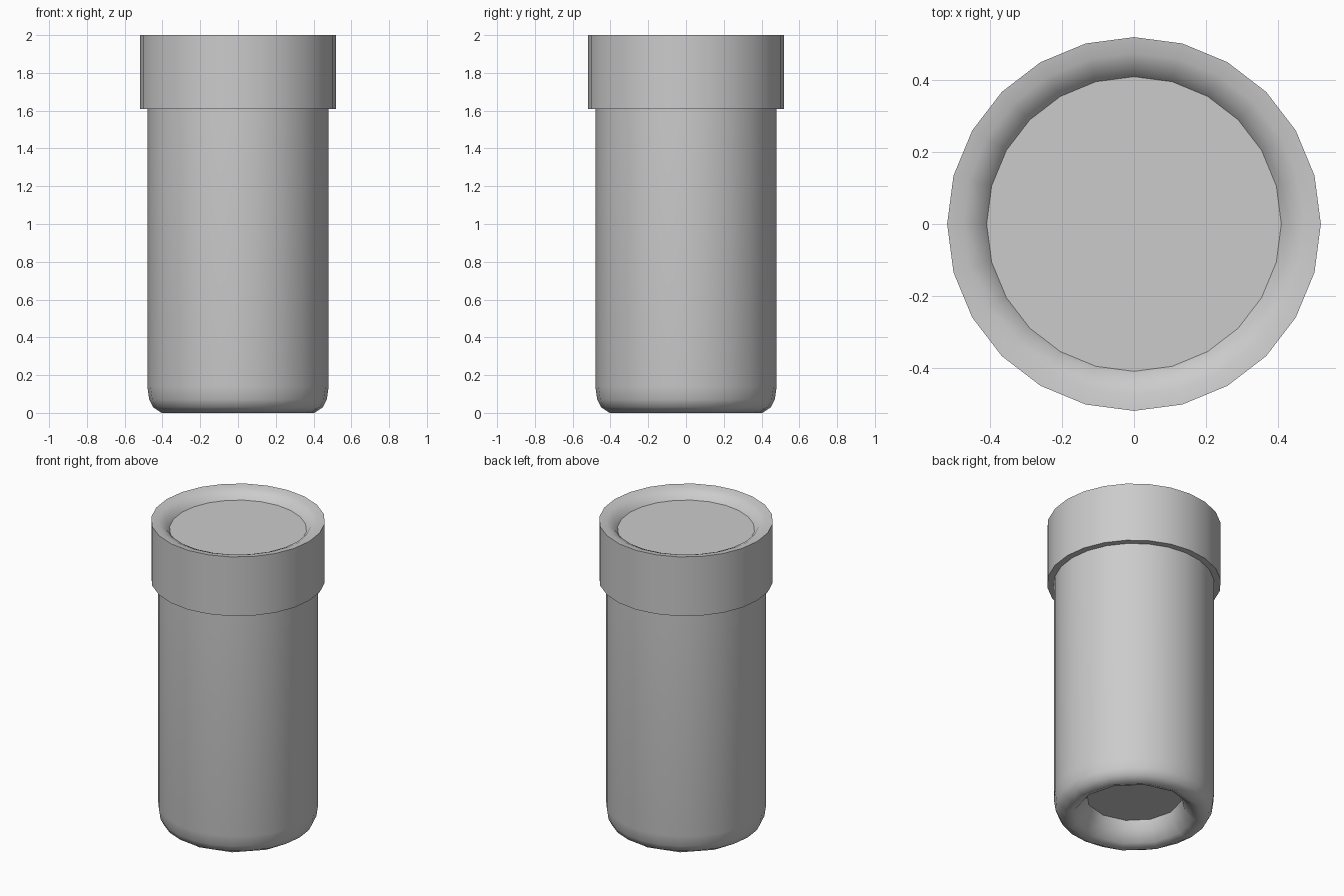
import bpy, bmesh, math

if "Cube" in bpy.data.objects:
    bpy.data.objects.remove(bpy.data.objects["Cube"])

SIDES = 24


def lathe(name, profile, smooth_angle, cap_start=False, cap_end=False):
    """Spin (radius, height, coarse) points; coarse rings follow a 12-sided outline."""
    bm = bmesh.new()
    rings = []
    for r, z, coarse in profile:
        ring = []
        for i in range(SIDES):
            a = 2 * math.pi * i / SIDES
            k = r * math.cos(math.pi / 12) if coarse and i % 2 else r
            ring.append(bm.verts.new((k * math.cos(a), k * math.sin(a), z)))
        rings.append(ring)
    for lo, hi in zip(rings, rings[1:]):
        for i in range(SIDES):
            j = (i + 1) % SIDES
            bm.faces.new((lo[i], lo[j], hi[j], hi[i]))
    if cap_start:
        bm.faces.new(rings[0][::-1])
    if cap_end:
        bm.faces.new(rings[-1])
    mesh = bpy.data.meshes.new(name)
    bm.to_mesh(mesh)
    bm.free()
    obj = bpy.data.objects.new(name, mesh)
    bpy.context.collection.objects.link(obj)
    bpy.ops.object.select_all(action='DESELECT')
    obj.select_set(True)
    bpy.context.view_layer.objects.active = obj
    bpy.ops.object.shade_smooth_by_angle(angle=math.radians(smooth_angle))
    return obj


# Body: recessed underside, rounded foot, straight wall
lathe("body", [
    (0.287, 0.14, True), (0.305, 0.08, True), (0.355, 0.02, True),
    (0.405, 0.0, True), (0.45, 0.03, False), (0.47, 0.07, False),
    (0.48, 0.14, False), (0.48, 1.61, False),
], 62, cap_start=True)

# Collar: wider band with a rounded inner lip and a shallow sunken top
lathe("collar", [
    (0.48, 1.61, False), (0.52, 1.61, False), (0.52, 2.0, False),
    (0.475, 1.994, False), (0.435, 1.976, False), (0.41, 1.942, False),
], 40, cap_end=True)
